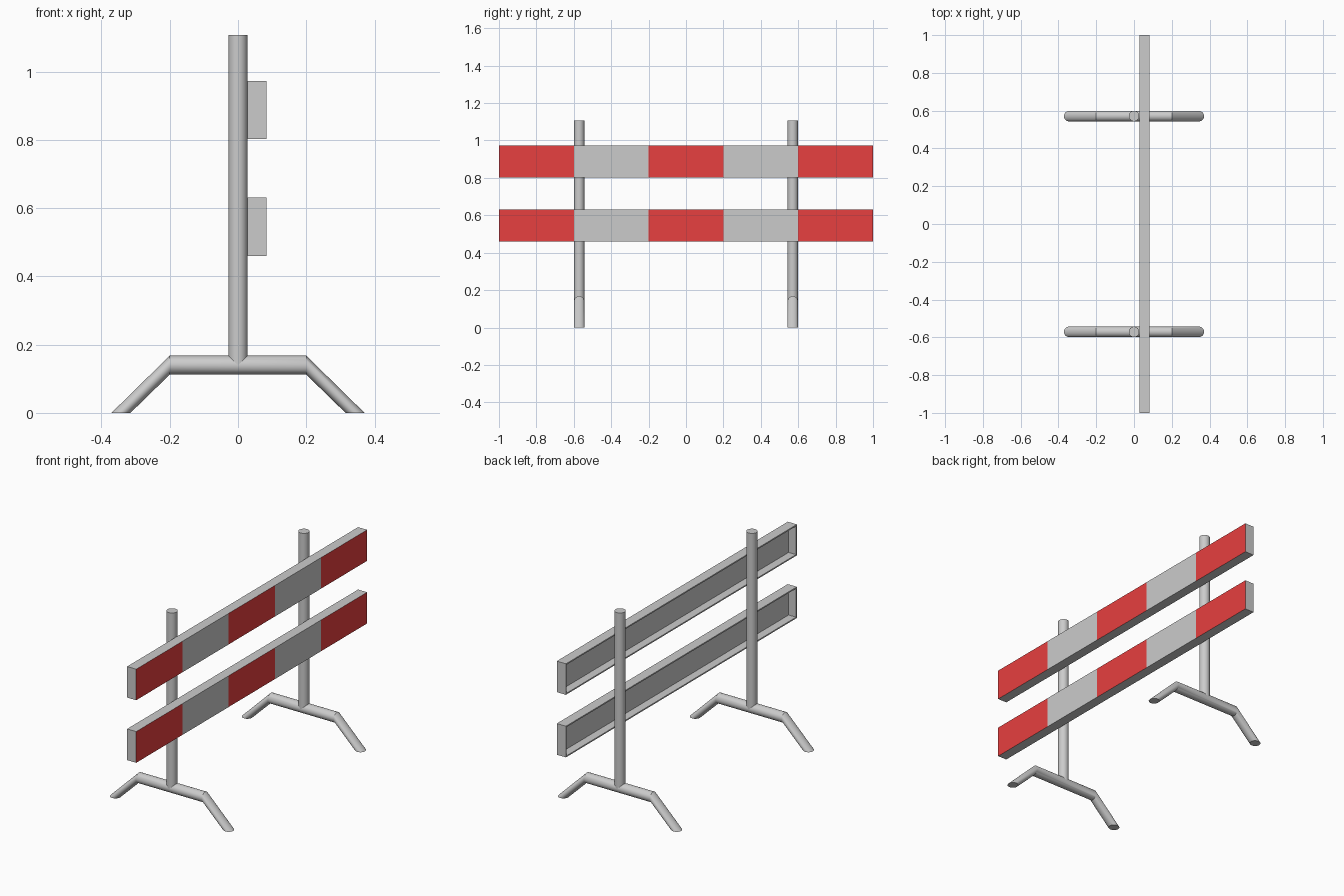
import bpy, bmesh
from math import sin, cos, pi, radians
from mathutils import Matrix, Vector

if "Cube" in bpy.data.objects:
    bpy.data.objects.remove(bpy.data.objects["Cube"])

R = 0.0278       # tube radius
N = 32           # tube sides
BACK, FRONT = 0.028, 0.083   # board depth range along x
red = bpy.data.materials.new("red")
red.diffuse_color = (0.8, 0.05, 0.05, 1)
red.use_nodes = True
red.node_tree.nodes["Principled BSDF"].inputs["Base Color"].default_value = red.diffuse_color


def finish(name, bm, mat=None, smooth=False):
    bmesh.ops.recalc_face_normals(bm, faces=bm.faces)
    me = bpy.data.meshes.new(name)
    bm.to_mesh(me)
    bm.free()
    ob = bpy.data.objects.new(name, me)
    bpy.context.collection.objects.link(ob)
    if mat:
        me.materials.append(mat)
    if smooth:
        bpy.ops.object.select_all(action='DESELECT')
        ob.select_set(True)
        bpy.context.view_layer.objects.active = ob
        bpy.ops.object.shade_smooth_by_angle(angle=radians(30))
    return ob


def tube(name, rings):
    """Capped tube; each ring is (centre, axis_a, axis_b)."""
    bm = bmesh.new()
    loops = []
    for c, a, b in rings:
        c, a, b = Vector(c), Vector(a), Vector(b)
        loops.append([bm.verts.new(c + R * (a * cos(2 * pi * i / N) + b * sin(2 * pi * i / N)))
                      for i in range(N)])
    for p, q in zip(loops, loops[1:]):
        for i in range(N):
            j = (i + 1) % N
            bm.faces.new((p[i], p[j], q[j], q[i]))
    bm.faces.new(loops[0])
    bm.faces.new(loops[-1])
    return finish(name, bm, smooth=True)


def board(z0, z1, label):
    # hollow tray, open at the front where the stripes close it
    bm = bmesh.new()
    size = (FRONT - BACK, 2, z1 - z0)
    centre = ((FRONT + BACK) / 2, 0, (z0 + z1) / 2)
    bmesh.ops.create_cube(bm, size=1, matrix=Matrix.Translation(centre) @ Matrix.Diagonal((*size, 1)))
    bm.normal_update()
    back = min(bm.faces, key=lambda f: f.normal.x)
    front = max(bm.faces, key=lambda f: f.normal.x)
    bmesh.ops.inset_region(bm, faces=[back], thickness=0.01)
    pocket = bmesh.ops.extrude_discrete_faces(bm, faces=[back])["faces"][0]
    bmesh.ops.translate(bm, verts=pocket.verts, vec=(0.045, 0, 0))
    # split the front into five equal stripes
    bmesh.ops.delete(bm, geom=[front], context='FACES_ONLY')
    finish(label + "_board_tray", bm)
    for i in range(5):
        y = -1 + 0.4 * i
        sb = bmesh.new()
        sb.faces.new([sb.verts.new((FRONT, yy, zz)) for yy, zz in
                      ((y, z0), (y + 0.4, z0), (y + 0.4, z1), (y, z1))])
        is_red = i % 2 == 0
        finish(f"{label}_{'red' if is_red else 'grey'}_stripe_{i + 1}", sb, red if is_red else None)


# two stands, each a post on a bent foot tube
for y, side in ((-0.571, "left"), (0.571, "right")):
    tube(side + "_post", [((0, y, z), (1, 0, 0), (0, 1, 0)) for z in (0.14, 1.108)])
    Y, Z = (0, 1, 0), (0, 0, 1)
    tube(side + "_foot", [((-0.343, y, 0), Y, (-1, 0, 0)), ((-0.2, y, 0.14), Y, Z),
                          ((0.2, y, 0.14), Y, Z), ((0.343, y, 0), Y, (1, 0, 0))])

# two striped boards
board(0.803, 0.973, "upper")
board(0.46, 0.631, "lower")
